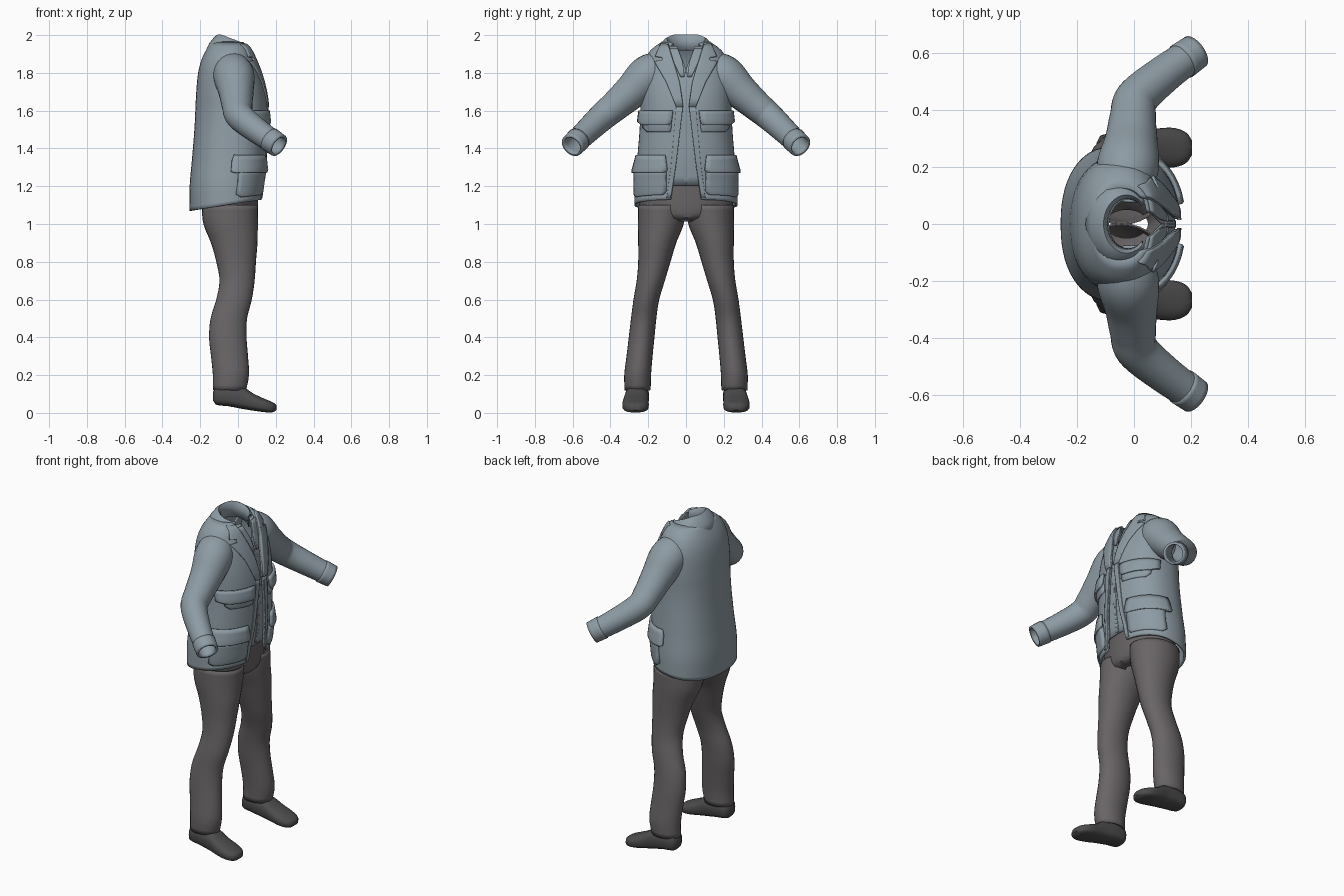
import bpy, bmesh, math
from mathutils import Vector

if "Cube" in bpy.data.objects:
    bpy.data.objects.remove(bpy.data.objects["Cube"], do_unlink=True)


def material(name, rgb):
    m = bpy.data.materials.new(name)
    m.use_nodes = True
    m.diffuse_color = (*rgb, 1)
    m.node_tree.nodes["Principled BSDF"].inputs["Base Color"].default_value = (*rgb, 1)
    return m


CLOTH = material("blue grey cloth", (0.27, 0.33, 0.37))
TROUSER = material("warm grey trousers", (0.14, 0.128, 0.135))
LEATHER = material("dark grey leather", (0.075, 0.072, 0.075))


def sample(table, t):
    """Smooth lookup in rows of (key, values...) sorted by key."""
    t = min(max(t, table[0][0]), table[-1][0])
    i = 0
    while i < len(table) - 2 and t > table[i + 1][0]:
        i += 1
    a, b = table[i], table[i + 1]
    p, q = table[max(i - 1, 0)], table[min(i + 2, len(table) - 1)]
    h = b[0] - a[0]
    u = (t - a[0]) / h
    out = []
    for k in range(1, len(a)):
        m0 = (b[k] - p[k]) / (b[0] - p[0]) * h
        m1 = (q[k] - a[k]) / (q[0] - a[0]) * h
        out.append((2*u**3 - 3*u**2 + 1) * a[k] + (u**3 - 2*u**2 + u) * m0
                   + (3*u**2 - 2*u**3) * b[k] + (u**3 - u**2) * m1)
    return out


def steps(a, b, n):
    return [a + (b - a) * i / n for i in range(n + 1)]


def loft(name, rows, mat, closed=True, caps=False, thick=0.0):
    """Skin rows of points; closed rows form a tube."""
    bm = bmesh.new()
    grid = [[bm.verts.new(p) for p in row] for row in rows]
    n = len(rows[0])
    for lo, hi in zip(grid, grid[1:]):
        for j in range(n if closed else n - 1):
            k = (j + 1) % n
            bm.faces.new((lo[j], lo[k], hi[k], hi[j]))
    if caps:
        bm.faces.new(grid[0])
        bm.faces.new(grid[-1])
    bmesh.ops.recalc_face_normals(bm, faces=bm.faces)
    me = bpy.data.meshes.new(name)
    bm.to_mesh(me)
    bm.free()
    ob = bpy.data.objects.new(name, me)
    bpy.context.collection.objects.link(ob)
    me.materials.append(mat)
    if thick:
        mod = ob.modifiers.new("thickness", "SOLIDIFY")
        mod.thickness, mod.offset = thick, 0
    bpy.ops.object.select_all(action="DESELECT")
    ob.select_set(True)
    bpy.context.view_layer.objects.active = ob
    bpy.ops.object.shade_smooth_by_angle(angle=math.radians(50))
    return ob


def ellipse(cx, cy, rx, ry, z, n=28):
    return [(cx + rx * math.cos(2 * math.pi * i / n),
             cy + ry * math.sin(2 * math.pi * i / n), z) for i in range(n)]


# Torso surface: height, back x, front x, half width
TORSO = [(1.07, -.25, .125, .268), (1.2, -.25, .13, .265), (1.35, -.237, .145, .252),
         (1.5, -.225, .15, .24), (1.6, -.22, .152, .236), (1.7, -.215, .14, .236),
         (1.8, -.205, .115, .228), (1.87, -.187, .09, .21), (1.92, -.162, .07, .18),
         (1.96, -.135, .05, .125)]
# Half width of the open front
OPENING = [(1.07, .08), (1.3, .055), (1.5, .032), (1.63, .018), (1.75, .035),
           (1.85, .062), (1.96, .095)]
POWER = 2.3


def torso_angle(y, z):
    ry = sample(TORSO, z)[2]
    return math.asin(min(abs(y) / ry, .999) ** (POWER / 2))


def torso_point(angle, z, off=0.0):
    back, front, ry = sample(TORSO, z)
    c, s = math.cos(angle), math.sin(angle)
    x = (back + front) / 2 + math.copysign(abs(c) ** (2 / POWER), c) * ((front - back) / 2 + off)
    y = math.copysign(abs(s) ** (2 / POWER), s) * (ry + off)
    drop = min(max((1.3 - z) / .23, 0), 1)
    return (x, y, z + drop * .06 * (x + .25) / .375)


def patch(name, rows, side, off, thick, cols=8, fine=3):
    """Panel on the torso front; rows are (height, inner y, outer y, extra offset)."""
    pts = []
    heights = [z for a, b in zip(rows, rows[1:]) for z in steps(a[0], b[0], fine)[:-1]]
    for z in heights + [rows[-1][0]]:
        k = next(i for i in range(len(rows) - 1) if z <= rows[i + 1][0] + 1e-6)
        a, b = rows[k], rows[k + 1]
        u = (z - a[0]) / (b[0] - a[0])
        y0, y1, e = [a[i] + (b[i] - a[i]) * u for i in (1, 2, 3)]
        pts.append([torso_point(side * t, z, off + e)
                    for t in steps(torso_angle(y0, z), torso_angle(y1, z), cols)])
    return loft(name, pts, CLOTH, closed=False, thick=thick)


# Jacket body, open down the front
rows = []
for z in steps(1.07, 1.96, 40):
    a = torso_angle(sample(OPENING, z)[0], z)
    rows.append([torso_point(t, z) for t in steps(a, 2 * math.pi - a, 56)])
loft("jacket_body", rows, CLOTH, closed=False, thick=.012)

# Folded collar, lower at the front
rows = []
for z, cx, rx, ry in [(1.9, -.045, .13, .155), (1.955, -.045, .105, .138), (1.99, -.032, .09, .115),
                      (2.0, -.027, .08, .102), (1.985, -.024, .072, .092), (1.92, -.02, .07, .088)]:
    ring = []
    for t in steps(.75, 2 * math.pi - .75, 36):
        x = cx + rx * math.cos(t)
        ring.append((x, ry * math.sin(t), z - max(0, x + .09) * .38))
    rows.append(ring)
loft("collar", rows, CLOTH, closed=False, thick=.006)

SLEEVE = [(0, -.04, .12, 1.83, .085), (1, -.022, .2, 1.785, .104), (2, -.01, .29, 1.7, .088),
          (3, -.004, .375, 1.625, .076), (4, .01, .44, 1.57, .07), (5, .1, .52, 1.495, .062),
          (6, .215, .603, 1.415, .054)]
LEG = [(.12, -.13, .04, .19, .322), (.2, -.13, .055, .188, .324), (.3, -.14, .05, .18, .312),
       (.4, -.15, .042, .17, .3), (.5, -.142, .045, .16, .288), (.6, -.112, .07, .145, .275),
       (.7, -.095, .085, .115, .258), (.8, -.112, .092, .085, .25), (.9, -.14, .1, .055, .25),
       (1, -.18, .102, .015, .252), (1.1, -.19, .104, 0, .25)]
SHOE = [(-.132, .065, .11, .258, .025), (-.12, .045, .138, .258, .05), (-.05, .035, .15, .258, .062),
        (.03, .02, .135, .262, .064), (.08, .012, .103, .266, .068), (.14, .004, .075, .267, .069),
        (.185, .003, .056, .267, .052), (.203, .015, .042, .267, .025)]


def sleeve_rings(a, b, n, grow=0.0, sides=24):
    rings = []
    for t in steps(a, b, n):
        x, y, z, r = sample(SLEEVE, t)
        c = Vector((x, y, z))
        d = (Vector(sample(SLEEVE, t + .1)[:3]) - Vector(sample(SLEEVE, t - .1)[:3])).normalized()
        u = d.cross(Vector((1, -.3, 1))).normalized()
        v = d.cross(u)
        rings.append([c + (r + grow) * (u * math.cos(w) + v * math.sin(w))
                      for w in steps(0, 2 * math.pi, sides)[:-1]])
    return rings


def mirrored(rows, side):
    return [[(p[0], p[1] * side, p[2]) for p in row] for row in rows]


for word, s in (("left", 1), ("right", -1)):
    # Sleeve and cuff
    loft(word + "_sleeve", mirrored(sleeve_rings(0, 6, 36), s), CLOTH, thick=.01)
    loft(word + "_cuff", mirrored(sleeve_rings(5.6, 6, 4, .003), s), CLOTH, thick=.012)

    # Shirt half with its neck opening and small collar
    patch(word + "_shirt_front", [(1.17, 0, .12, 0), (1.5, 0, .07, 0), (1.63, 0, .06, 0),
                                  (1.82, 0, .09, 0), (1.94, .05, .11, 0)], s, -.012, .006, fine=5)
    patch(word + "_shirt_collar", [(1.78, .008, .03, 0), (1.86, .018, .068, 0),
                                   (1.93, .045, .1, 0)], s, -.004, .008)
    patch(word + "_shirt_placket", [(1.18, .0, .012, 0), (1.8, .0, .012, 0)], s, -.008, .004, fine=16)

    # Lapel with notch, and front edge band
    patch(word + "_lapel", [(1.62, .014, .05, 0), (1.75, .032, .1, 0), (1.84, .057, .15, 0),
                            (1.86, .064, .16, 0), (1.865, .066, .12, 0), (1.88, .07, .12, 0),
                            (1.885, .072, .155, 0), (1.95, .09, .125, 0)], s, .008, .014)
    patch(word + "_front_band", [(1.08, .078, .1, 0), (1.3, .053, .078, 0), (1.5, .03, .06, 0),
                                 (1.62, .016, .05, 0)], s, .006, .008, fine=5)

    # Chest and hip pockets with flaps
    patch(word + "_chest_pocket", [(1.49, .08, .2, -.004), (1.51, .075, .215, 0),
                                   (1.58, .075, .22, .004)], s, .006, .022)
    patch(word + "_chest_flap", [(1.525, .08, .21, .008), (1.54, .07, .232, .01),
                                 (1.6, .065, .232, .002)], s, .012, .014)
    patch(word + "_hip_pocket", [(1.11, .115, .255, -.004), (1.13, .1, .262, 0),
                                 (1.3, .1, .252, .008)], s, .006, .024, cols=10)
    patch(word + "_hip_flap", [(1.265, .1, .258, .012), (1.28, .09, .26, .012),
                               (1.365, .105, .25, -.002)], s, .012, .014, cols=10)

    # Trouser leg
    rows = []
    for z in steps(.12, 1.1, 36):
        b, f, i, o = sample(LEG, z)
        rows.append(ellipse((b + f) / 2, s * (i + o) / 2, (f - b) / 2, (o - i) / 2, z))
    loft(word + "_trouser_leg", rows, TROUSER, thick=.006)

    # Shoe, lofted from heel to toe
    rows = []
    for x in steps(-.132, .203, 24):
        lo, hi, cy, hw = sample(SHOE, x)
        ring = []
        for t in steps(0, 2 * math.pi, 24)[:-1]:
            c, w = math.cos(t), math.sin(t)
            flat = .55 if w < 0 else .9
            ring.append((x, s * (cy + hw * math.copysign(abs(c) ** .8, c)),
                         (lo + hi) / 2 + (hi - lo) / 2 * math.copysign(abs(w) ** flat, w)))
        rows.append(ring)
    loft(word + "_shoe", rows, LEATHER, caps=True)

# Trouser seat joining the legs, open at the waist
SEAT = [(1.015, -.1, .05, .05), (1.03, -.155, .09, .14), (1.06, -.182, .1, .22),
        (1.12, -.19, .104, .248), (1.3, -.18, .105, .225)]
rows = []
for z in steps(1.015, 1.3, 14):
    b, f, ry = sample(SEAT, z)
    rows.append(ellipse((b + f) / 2, 0, (f - b) / 2, ry, z, 40))
loft("trouser_seat", rows, TROUSER, thick=.006)
